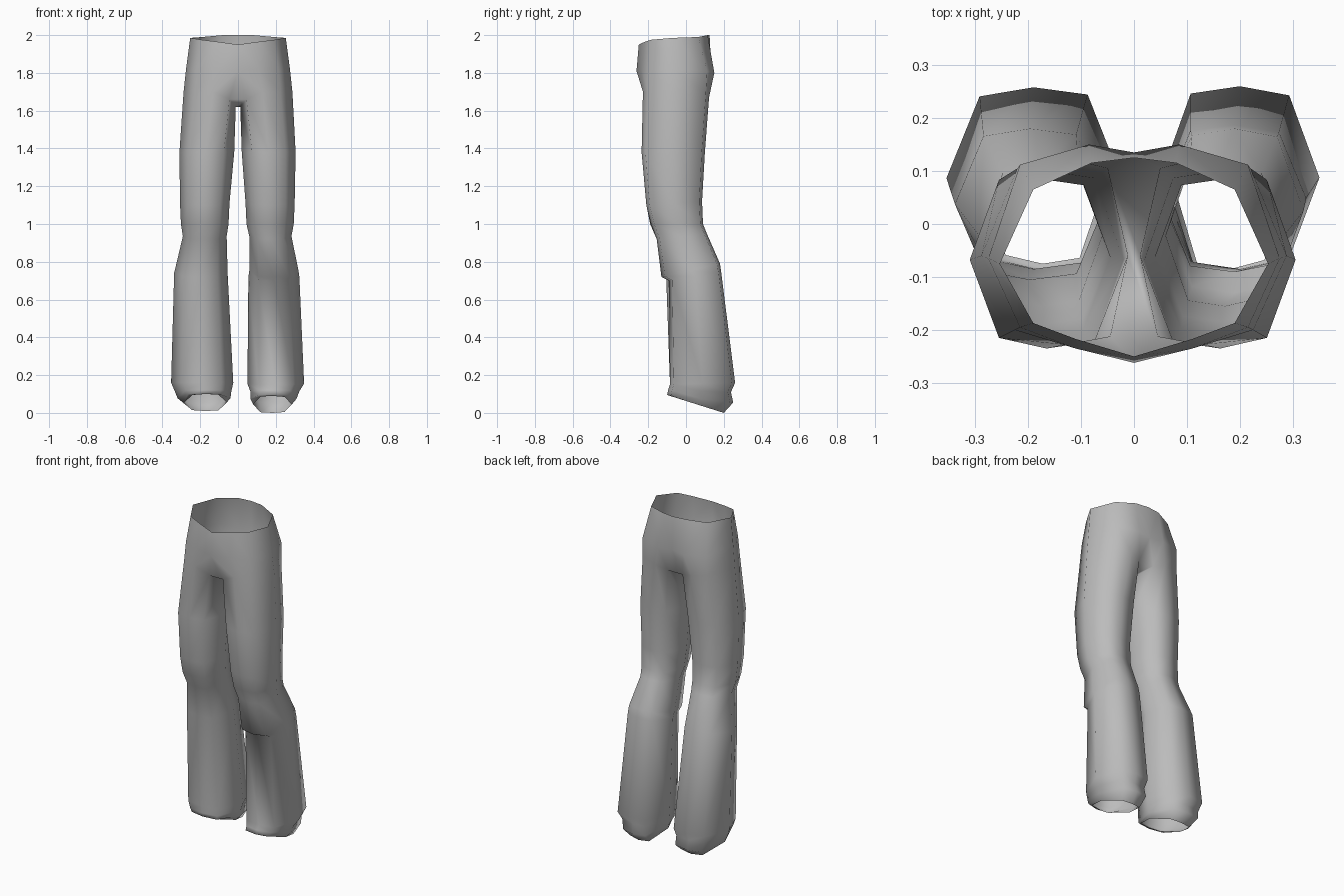
import bpy
import bmesh

cube = bpy.data.objects.get("Cube")
if cube:
    bpy.data.objects.remove(cube)

mat = bpy.data.materials.new("grey cloth")
mat.use_nodes = True
GREY = (0.5, 0.5, 0.5, 1)
mat.diffuse_color = GREY
mat.node_tree.nodes["Principled BSDF"].inputs["Base Color"].default_value = GREY

bm = bmesh.new()

# Octagon outline: front inner, front, front outer, outer, back outer, back, back inner, inner
OUTLINE = [(-.62, -.92), (0, -1), (.62, -.88), (1, 0), (.62, .9), (0, 1), (-.62, .92), (-1, 0)]

# Leg sections: height at front, height at back, inner x, outer x, front y, back y
LEFT_LEG = [
    (1.38, 1.38, .02, .305, -.235, .10),
    (1.10, 1.12, .04, .30, -.21, .085),
    (1.00, 1.00, .045, .295, -.185, .09),
    (.92, .95, .06, .283, -.155, .11),
    (.72, .79, .06, .32, -.13, .18),
    (.70, .74, .055, .325, -.09, .187),
    (.15, .16, .05, .35, -.085, .26),
    (.12, .11, .065, .325, -.095, .238),
    (.095, .055, .065, .31, -.10, .25),
    (.09, .0, .08, .285, -.085, .20),
]
RIGHT_LEG = [
    (1.38, 1.38, .02, .31, -.235, .10),
    (1.10, 1.12, .045, .307, -.21, .085),
    (1.00, 1.00, .05, .302, -.19, .09),
    (.92, .95, .06, .292, -.155, .11),
    (.72, .76, .055, .338, -.105, .18),
    (.16, .16, .025, .354, -.085, .258),
    (.12, .11, .035, .335, -.085, .238),
    (.10, .055, .04, .32, -.085, .25),
    (.10, .01, .06, .285, -.075, .20),
]

# Half outlines of the hips, from front centre round to back centre
WAIST = [(0, -.25, 1.95), (.11, -.217, 1.965), (.19, -.187, 1.975), (.253, -.075, 1.985),
         (.19, .065, 1.99), (.08, .115, 2), (0, .125, 2)]
HIP = [(0, -.262, 1.81), (.11, -.235, 1.82), (.215, -.195, 1.82), (.275, -.065, 1.82),
       (.215, .112, 1.81), (.085, .15, 1.8), (0, .135, 1.8)]
GROIN = [(.045, -.212, 1.66), (.13, -.228, 1.7), (.225, -.2, 1.7), (.288, -.06, 1.7),
         (.22, .105, 1.69), (.12, .122, 1.67), (.05, .105, 1.65), (.012, -.06, 1.62)]


def add_row(points, side):
    return [bm.verts.new((side * x, y, z)) for x, y, z in points]


def bridge(a, b, closed):
    n = len(a)
    for i in range(n if closed else n - 1):
        j = (i + 1) % n
        bm.faces.new((a[i], a[j], b[j], b[i]))


def section(zf, zb, x0, x1, y0, y1):
    points = []
    for u, v in OUTLINE:
        t = (v + 1) / 2
        points.append(((x0 + x1) / 2 + u * (x1 - x0) / 2,
                       (y0 + y1) / 2 + v * (y1 - y0) / 2, zf + (zb - zf) * t))
    return points


# Each half: hips above, then the leg down to the hem
groins, hips = [], []
for side, leg in ((1, LEFT_LEG), (-1, RIGHT_LEG)):
    waist, hip, groin = (add_row(r, side) for r in (WAIST, HIP, GROIN))
    bridge(waist, hip, False)
    bridge(hip, groin[:7], False)
    ring = groin
    for values in leg:
        lower = add_row(section(*values), side)
        bridge(ring, lower, True)
        ring = lower
    groins.append(groin)
    hips.append(hip)

# Crotch strip joining the two legs
a, b = groins
bm.faces.new((a[0], a[7], b[7], b[0]))
bm.faces.new((a[7], a[6], b[6], b[7]))
bm.faces.new((hips[0][0], a[0], b[0]))
bm.faces.new((hips[0][6], b[6], a[6]))

bmesh.ops.remove_doubles(bm, verts=bm.verts, dist=.0005)
bmesh.ops.recalc_face_normals(bm, faces=bm.faces)
# Make the cloth face outward
front = min(bm.faces, key=lambda f: f.calc_center_median().y)
if front.normal.y > 0:
    bmesh.ops.reverse_faces(bm, faces=bm.faces)

mesh = bpy.data.meshes.new("trousers")
bm.to_mesh(mesh)
bm.free()
mesh.materials.append(mat)
trousers = bpy.data.objects.new("trousers", mesh)
bpy.context.collection.objects.link(trousers)
bpy.context.view_layer.objects.active = trousers
trousers.select_set(True)
bpy.ops.object.shade_smooth()
